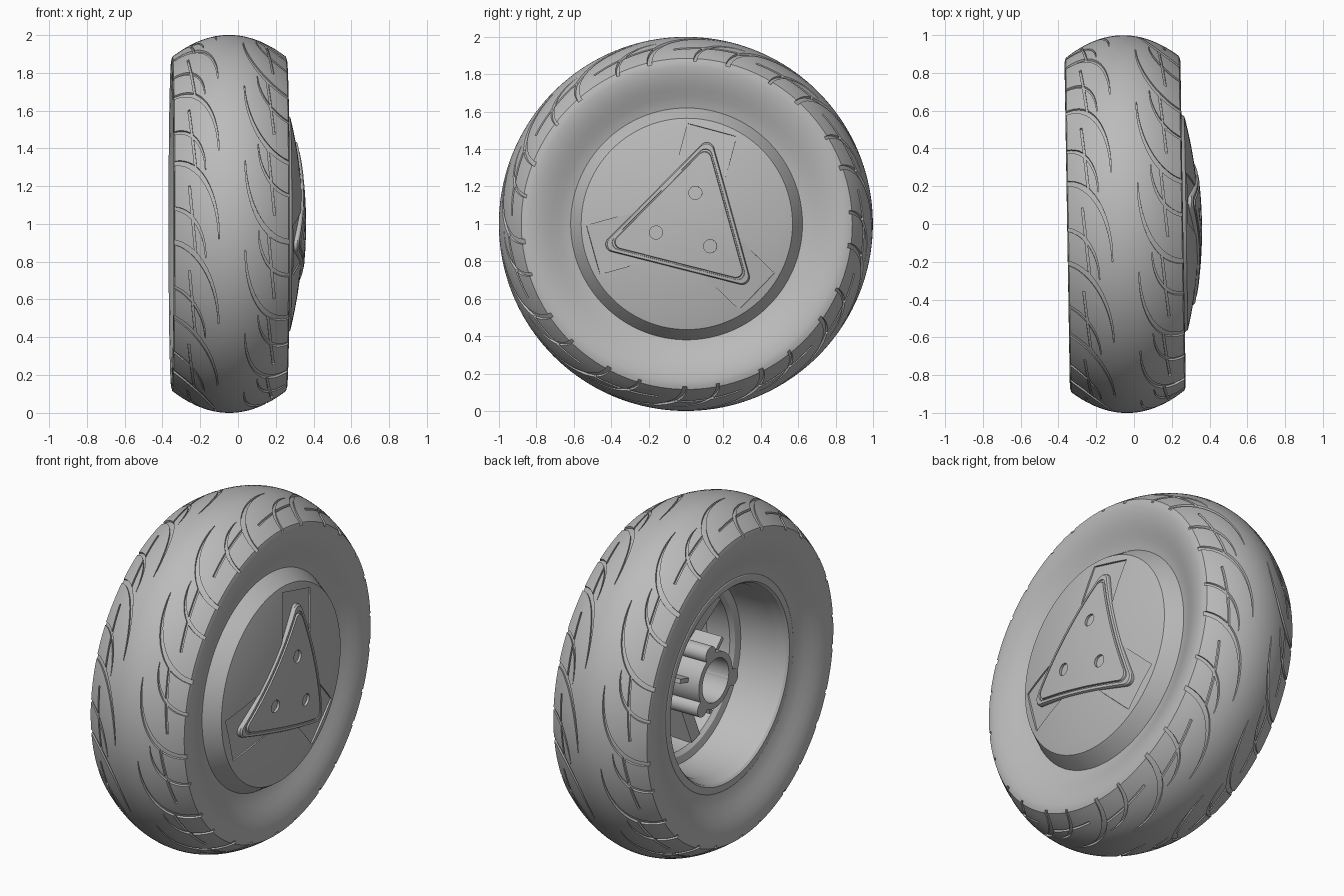
import bpy, bmesh
from math import sin, cos, pi, radians, hypot
from mathutils import Matrix, Vector

if "Cube" in bpy.data.objects:
    bpy.data.objects.remove(bpy.data.objects["Cube"])

grey = bpy.data.materials.new("plain_grey")
grey.use_nodes = True
grey.diffuse_color = (0.5, 0.5, 0.5, 1)
grey.node_tree.nodes["Principled BSDF"].inputs["Base Color"].default_value = (0.5, 0.5, 0.5, 1)

MID = -0.047                                 # middle plane of the tyre
CORNERS = [radians(a) for a in (75, 195.5, 316)]
parts = []


def finish(name, bm, keep=True):
    bmesh.ops.remove_doubles(bm, verts=bm.verts, dist=1e-5)
    bmesh.ops.recalc_face_normals(bm, faces=bm.faces)
    mesh = bpy.data.meshes.new(name)
    bm.to_mesh(mesh)
    bm.free()
    obj = bpy.data.objects.new(name, mesh)
    bpy.context.collection.objects.link(obj)
    mesh.materials.append(grey)
    if keep:
        parts.append(obj)
    else:
        obj.hide_render = True
    return obj


def circle(n):
    return [(cos(2 * pi * i / n), sin(2 * pi * i / n)) for i in range(n)]


def loft(bm, outline, rings, closed=False, centre=(0, 0), bend=0):
    """Join scaled copies of an outline, given as (scale, x), along the axle."""
    rows = []
    for s, x in rings:
        rows.append([bm.verts.new((x - bend * s * s * (y * y + z * z),
                                   centre[0] + s * y, centre[1] + s * z))
                     for y, z in outline])
    pairs = list(zip(rows, rows[1:]))
    if closed:
        pairs.append((rows[-1], rows[0]))
    n = len(outline)
    for a, b in pairs:
        for i in range(n):
            j = (i + 1) % n
            bm.faces.new((a[i], a[j], b[j], b[i]))


def polar(r, a):
    return r * cos(a), r * sin(a)


def box(bm, angle, r, x, size, tilt=0):
    """Box of (x, radial, width) size at a polar place round the axle."""
    m = (Matrix.Rotation(angle, 4, 'X') @ Matrix.Translation((x, r, 0))
         @ Matrix.Rotation(tilt, 4, 'Z') @ Matrix.Diagonal((*size, 1)))
    bmesh.ops.create_cube(bm, size=1, matrix=m)


def cut(obj, cutter):
    mod = obj.modifiers.new("cut", 'BOOLEAN')
    mod.operation, mod.solver, mod.object = 'DIFFERENCE', 'EXACT', cutter
    bpy.context.view_layer.objects.active = obj
    bpy.ops.object.modifier_apply(modifier=mod.name)
    bpy.data.objects.remove(cutter)


def crown(d):
    return 1 - 0.115 * (d / 0.3) ** 2


# Tyre: domed tread and dished sidewalls, mirrored about its middle plane
half = [(crown(0.3 * i / 12), 0.3 * i / 12) for i in range(1, 13)]
half += [(0.865, 0.306), (0.84, 0.307), (0.8, 0.301), (0.76, 0.289),
         (0.72, 0.273), (0.68, 0.255), (0.64, 0.24), (0.605, 0.232)]
profile = [(r, MID - d) for r, d in reversed(half)] + [(1, MID)]
profile += [(r, MID + d) for r, d in half]
bm = bmesh.new()
loft(bm, circle(160), profile, closed=True)
tyre = finish("tyre", bm)


# Tread grooves: tapered strips that follow the crown
def groove(bm, side, path, width, depth=0.012, n=14):
    rows = []
    for i in range(n + 1):
        t = i / n
        d, f = path(t)
        d0, f0 = path(t - 0.01)
        d1, f1 = path(t + 0.01)
        td, tf = d1 - d0, f1 - f0
        k = width(t) / 2 / hypot(td, tf)
        row = []
        for e, h in ((-1, -depth), (1, -depth), (1, 0.03), (-1, 0.03)):
            dd, ff = d - e * k * tf, f + e * k * td
            r = crown(dd) + h
            row.append(bm.verts.new((MID + side * dd, -r * cos(side * -ff),
                                     r * sin(side * -ff))))
        rows.append(row)
    for a, b in zip(rows, rows[1:]):
        for i in range(4):
            j = (i + 1) % 4
            bm.faces.new((a[i], a[j], b[j], b[i]))
    bm.faces.new(rows[0])
    bm.faces.new(rows[-1])


def sickle(tip, start, span):
    return lambda t: (tip + (0.325 - tip) * (1 - cos(t * pi / 2)),
                      start + span * sin(t * pi / 2))


def line(start, span):
    return lambda t: (0.19 + 0.035 * t, start + span * t)


def taper(t):
    return 0.003 + 0.026 * min(1, t * 1.5)


COUNT = 13
arcs, lines = bmesh.new(), bmesh.new()
for side, shift in ((-1, radians(-4.6)), (1, radians(8))):
    for i in range(COUNT):
        f = shift + i * 2 * pi / COUNT
        groove(arcs, side, sickle(0.07, f, radians(26)), taper)
        groove(arcs, side, sickle(0.14, f - radians(6), radians(16)),
               lambda t: taper(t) * 0.7)
        groove(lines, side, line(f - radians(6), radians(23)), lambda t: 0.011)
cut(tyre, finish("arc_cutter", arcs, False))
cut(tyre, finish("line_cutter", lines, False))

# Rim: open barrel behind, cone and domed cover in front
DOME, BEND = 0.345, 0.215
rim = [(0, 0.25), (0.4, 0.22), (0.45, 0.17), (0.46, 0.03), (0.48, 0.01),
       (0.52, 0), (0.53, -0.03), (0.535, -0.2), (0.55, -0.235),
       (0.555, -0.27), (0.565, -0.282), (0.6, -0.282), (0.615, -0.272),
       (0.62, -0.25), (0.61, -0.1), (0.61, 0.1), (0.622, 0.185),
       (0.575, 0.262), (0.565, 0.276)]
rim += [(r / 100, DOME - BEND * (r / 100) ** 2) for r in range(55, -1, -5)]
bm = bmesh.new()
loft(bm, circle(128), rim)
wheel_rim = finish("wheel_rim", bm)

# Shallow pockets in the cover under each corner of the badge plate
bm = bmesh.new()
for a in CORNERS:
    box(bm, a, 0.385, 0.351, (0.1, 0.29, 0.27), 0.18)
cut(wheel_rim, finish("pocket_cutter", bm, False))

# Three-cornered centre plate with rounded tips and a groove inside its edge
tri = []
for i, a in enumerate(CORNERS):
    cy, cz = polar(0.41, a)
    tip = []
    for k in range(9):
        oy, oz = polar(0.04, a + radians(-60 + 15 * k))
        tip.append((cy + oy, cz + oz))
    if tri:
        last = Vector(tri[-1])
        tri += [tuple(last.lerp(Vector(tip[0]), k / 16)) for k in range(1, 16)]
    tri += tip
last = Vector(tri[-1])
tri += [tuple(last.lerp(Vector(tri[0]), k / 16)) for k in range(1, 16)]
bm = bmesh.new()
steps = [(0, -0.05), (1, -0.05), (1, 0.004), (0.98, 0.012), (0.92, 0.012),
         (0.915, 0.005), (0.89, 0.005), (0.88, 0.015), (0.6, 0.015),
         (0.3, 0.015), (0, 0.015)]
loft(bm, tri, [(s, DOME + x) for s, x in steps], bend=BEND)
plate = finish("centre_plate", bm)

# Bolt holes in the plate
bm = bmesh.new()
for a in CORNERS:
    loft(bm, circle(32), [(0, 0.325), (0.035, 0.325), (0.035, 0.45), (0, 0.45)],
         centre=polar(0.172, a))
cut(plate, finish("hole_cutter", bm, False))

# Hub tube inside the rim with three screw bosses
bm = bmesh.new()
loft(bm, circle(64), [(0.125, -0.19), (0.16, -0.19), (0.16, 0.26), (0.125, 0.26)],
     closed=True)
finish("hub_tube", bm)
for i, a in enumerate(CORNERS):
    bm = bmesh.new()
    loft(bm, circle(32), [(0, -0.19), (0.048, -0.19), (0.048, 0.26), (0, 0.26)],
         centre=polar(0.172, a))
    finish(f"screw_boss_{i + 1}", bm)

# Stiffening arms and small fins between the bosses
for i, a in enumerate(CORNERS):
    bm = bmesh.new()
    box(bm, a + pi, 0.3, 0.14, (0.2, 0.34, 0.08), 0.15)
    finish(f"inner_arm_{i + 1}", bm)
    bm = bmesh.new()
    box(bm, a + pi, 0.19, 0.03, (0.3, 0.1, 0.025))
    finish(f"hub_fin_{i + 1}", bm)

# Stand the wheel on the ground with its slight toe angle, then shade it
place = Matrix.Translation((0, 0, 1)) @ Matrix.Rotation(0.0165, 4, 'Z')
bpy.ops.object.select_all(action='DESELECT')
for obj in parts:
    obj.data.transform(place)
    obj.select_set(True)
bpy.context.view_layer.objects.active = tyre
bpy.ops.object.shade_smooth_by_angle(angle=radians(28))
